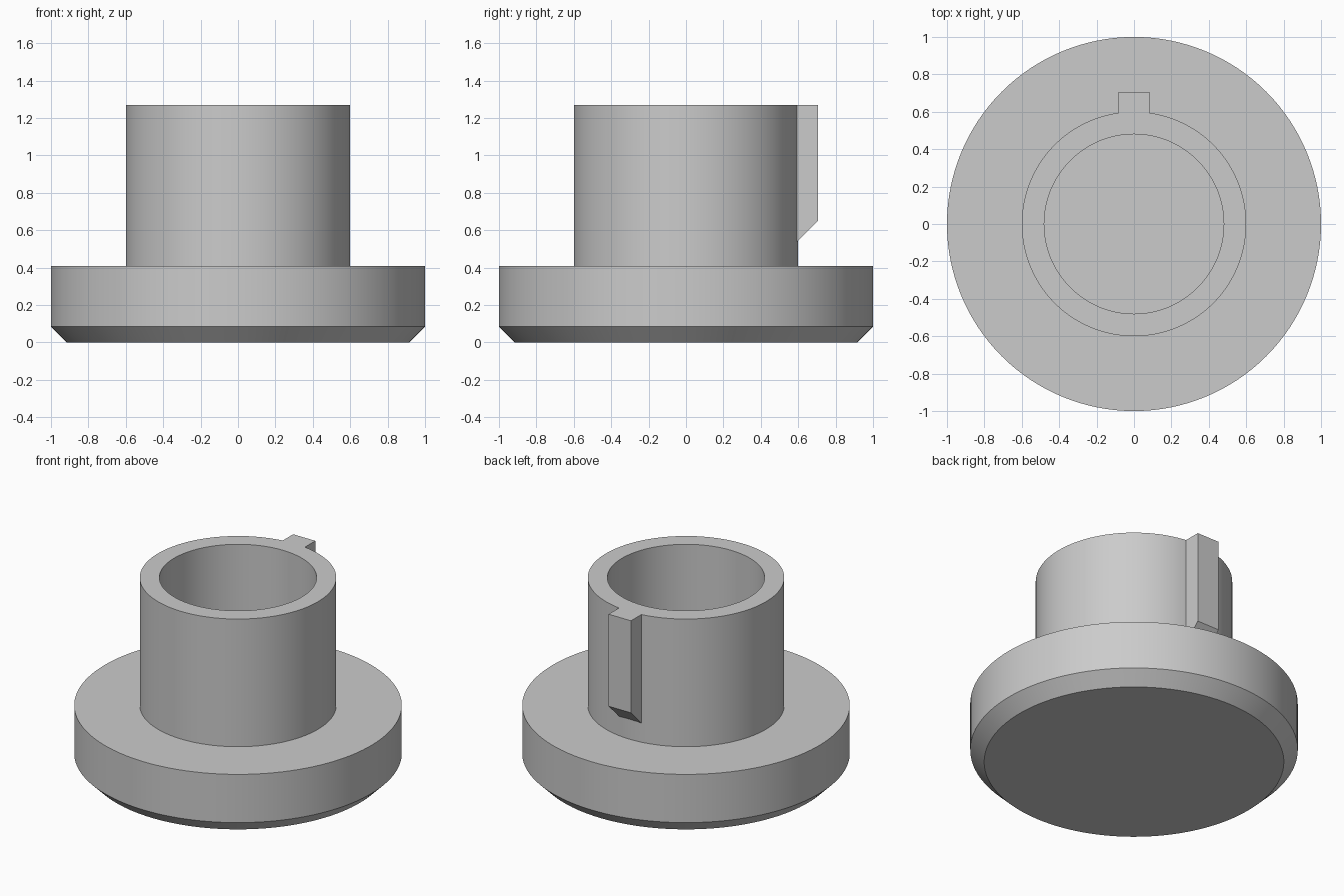
import bpy
import bmesh
import math

cube = bpy.data.objects.get("Cube")
if cube:
    bpy.data.objects.remove(cube, do_unlink=True)

SEGMENTS = 128

grey = bpy.data.materials.new("plain_grey")
grey.use_nodes = True
colour = (0.6, 0.6, 0.6, 1)
grey.diffuse_color = colour
grey.node_tree.nodes["Principled BSDF"].inputs["Base Color"].default_value = colour


def make_object(name, bm):
    bmesh.ops.recalc_face_normals(bm, faces=bm.faces)
    mesh = bpy.data.meshes.new(name)
    bm.to_mesh(mesh)
    bm.free()
    mesh.materials.append(grey)
    obj = bpy.data.objects.new(name, mesh)
    bpy.context.collection.objects.link(obj)
    return obj


def lathe(name, profile):
    """Rings from (radius, height) points, closed by flat discs at both ends."""
    bm = bmesh.new()
    rings = []
    for r, z in profile:
        angles = [2 * math.pi * i / SEGMENTS for i in range(SEGMENTS)]
        rings.append([bm.verts.new((r * math.cos(a), r * math.sin(a), z)) for a in angles])
    for low, high in zip(rings, rings[1:]):
        for i in range(SEGMENTS):
            j = (i + 1) % SEGMENTS
            bm.faces.new((low[i], low[j], high[j], high[i]))
    bm.faces.new(rings[0])
    bm.faces.new(rings[-1])
    return make_object(name, bm)


def prism(name, outline, half_width):
    """Side outline of (y, z) points extruded across x."""
    bm = bmesh.new()
    face = bm.faces.new([bm.verts.new((-half_width, y, z)) for y, z in outline])
    out = bmesh.ops.extrude_face_region(bm, geom=[face])
    moved = [v for v in out["geom"] if isinstance(v, bmesh.types.BMVert)]
    bmesh.ops.translate(bm, verts=moved, vec=(2 * half_width, 0, 0))
    return make_object(name, bm)


# Chamfered flange, hollow sleeve and blind bore in one turned body
body = lathe("flanged_sleeve", [
    (0.915, 0), (1, 0.085), (1, 0.41), (0.6, 0.41),
    (0.6, 1.27), (0.48, 1.27), (0.48, 0.41),
])

# Locating key on the back of the sleeve, with a sloped lower end
key = prism("locating_key", [
    (0.54, 1.27), (0.705, 1.27), (0.705, 0.65), (0.595, 0.54), (0.54, 0.54),
], 0.083)

# Merge the key into the sleeve
union = body.modifiers.new("join_key", "BOOLEAN")
union.operation = "UNION"
union.solver = "EXACT"
union.object = key
bpy.context.view_layer.objects.active = body
bpy.ops.object.select_all(action="DESELECT")
body.select_set(True)
bpy.ops.object.modifier_apply(modifier=union.name)
bpy.data.objects.remove(key, do_unlink=True)
bpy.ops.object.shade_smooth_by_angle(angle=math.radians(30))
